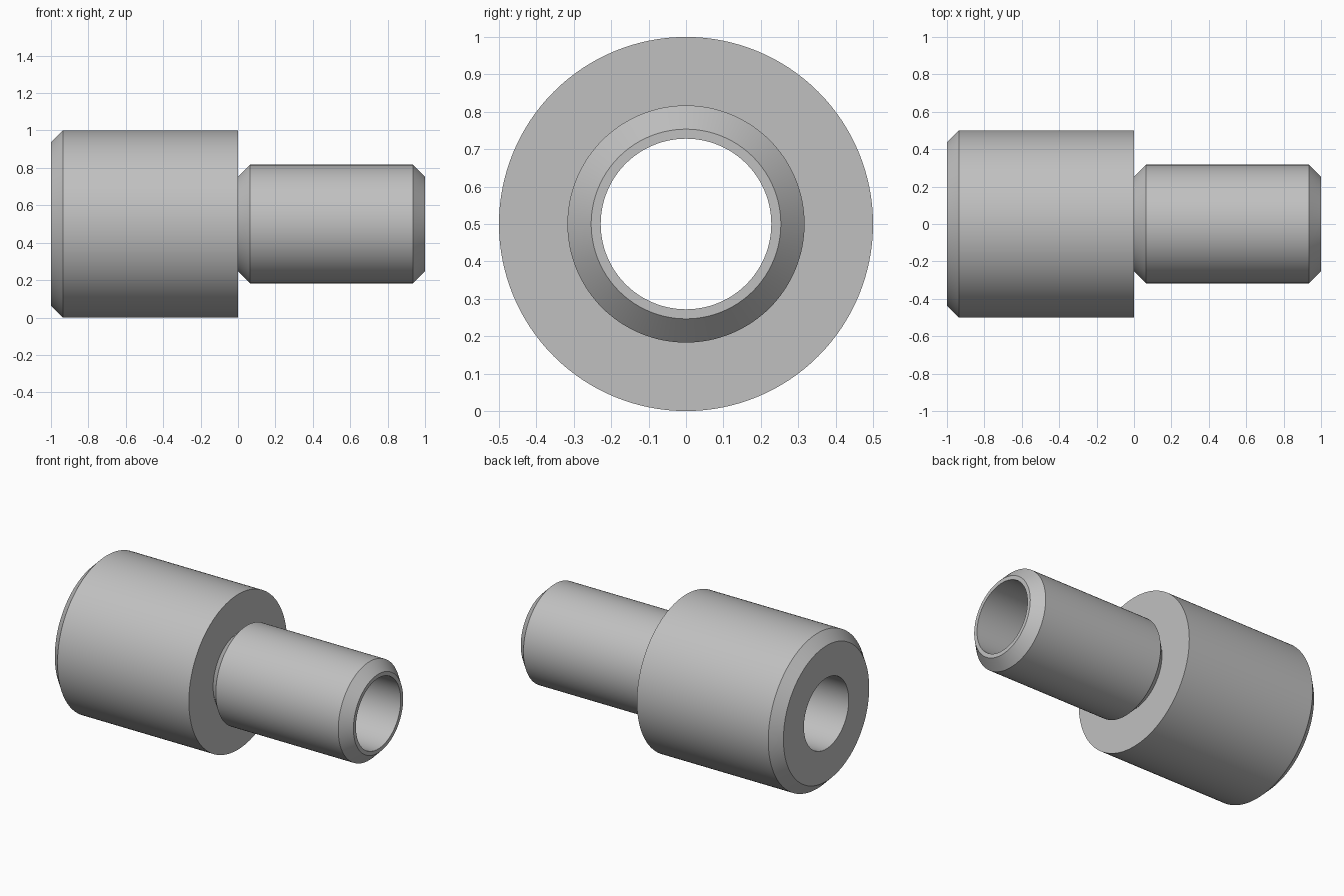
import bpy, bmesh, math
from mathutils import Vector

cube = bpy.data.objects.get("Cube")
if cube:
    bpy.data.objects.remove(cube, do_unlink=True)

# Plain grey metal
grey = bpy.data.materials.new("grey_metal")
grey.use_nodes = True
colour = (0.53, 0.53, 0.53, 1.0)
grey.diffuse_color = colour
grey.node_tree.nodes["Principled BSDF"].inputs["Base Color"].default_value = colour

AXIS_Z = 0.5
BORE, BODY, SPIGOT, CHAMFER = 0.228, 0.5, 0.317, 0.0635

# Closed half section (x, radius): bore, chamfered body, undercut and chamfered spigot
profile = [
    (-1, BORE), (-1, BODY - CHAMFER), (-1 + CHAMFER, BODY), (0, BODY),
    (0, SPIGOT - CHAMFER), (CHAMFER, SPIGOT), (1 - CHAMFER, SPIGOT),
    (1, SPIGOT - CHAMFER), (1, BORE),
]

# Turn the section around the x axis
bm = bmesh.new()
verts = [bm.verts.new((x, 0, AXIS_Z + r)) for x, r in profile]
edges = [bm.edges.new((v, verts[(i + 1) % len(verts)])) for i, v in enumerate(verts)]
bmesh.ops.spin(bm, geom=verts + edges, cent=Vector((0, 0, AXIS_Z)), axis=Vector((1, 0, 0)),
               angle=math.tau, steps=128, use_merge=False)
bmesh.ops.remove_doubles(bm, verts=bm.verts, dist=0.0001)
bmesh.ops.recalc_face_normals(bm, faces=bm.faces)
mesh = bpy.data.meshes.new("stepped_sleeve")
bm.to_mesh(mesh)
bm.free()
mesh.materials.append(grey)

sleeve = bpy.data.objects.new("stepped_sleeve", mesh)
bpy.context.collection.objects.link(sleeve)
bpy.ops.object.select_all(action="DESELECT")
sleeve.select_set(True)
bpy.context.view_layer.objects.active = sleeve
bpy.ops.object.shade_smooth_by_angle(angle=math.radians(30))
